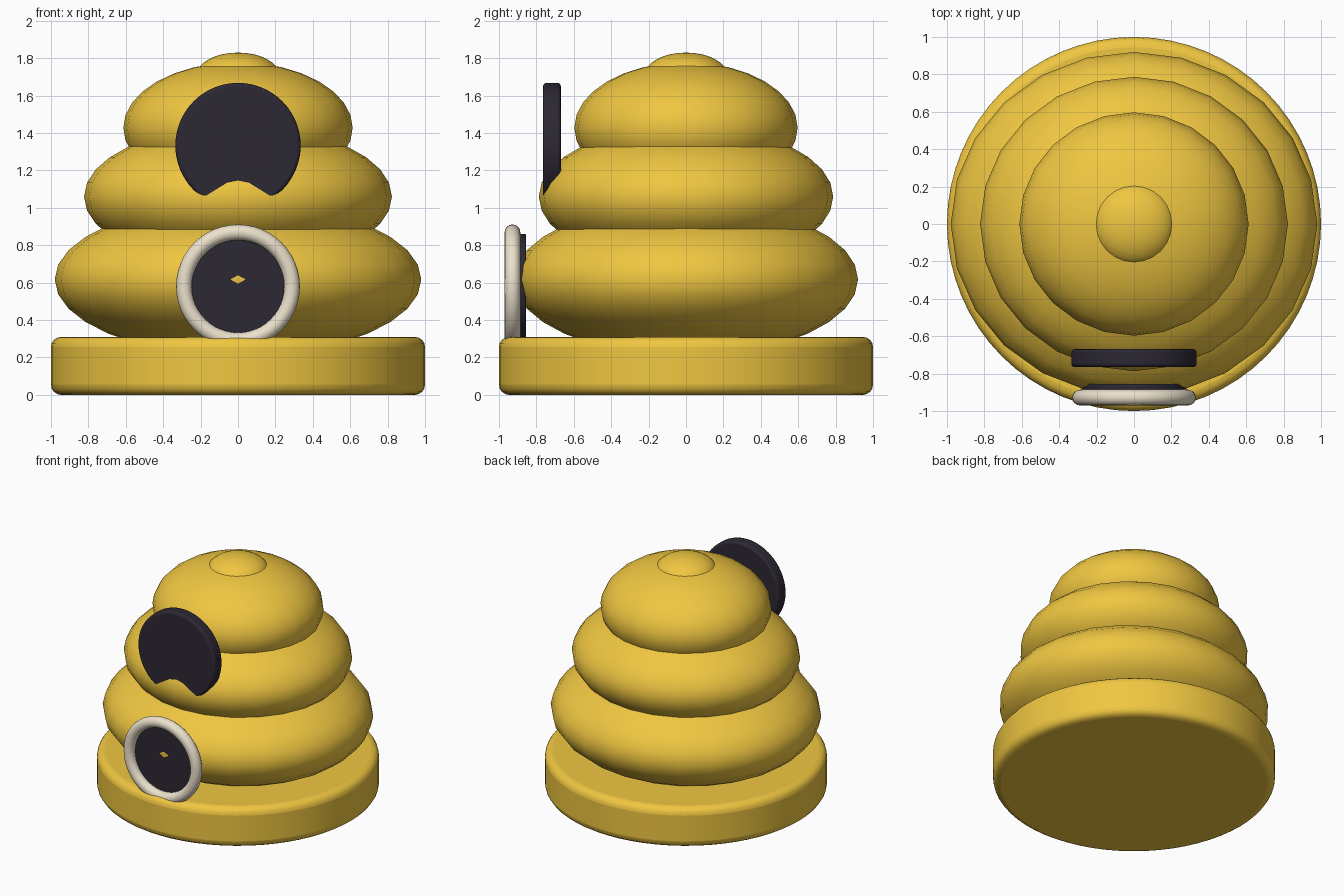
import bpy
import math

if "Cube" in bpy.data.objects:
    bpy.data.objects.remove(bpy.data.objects["Cube"])


def material(name, rgb):
    m = bpy.data.materials.new(name)
    m.diffuse_color = (*rgb, 1)
    m.use_nodes = True
    m.node_tree.nodes["Principled BSDF"].inputs["Base Color"].default_value = m.diffuse_color
    return m


yellow = material("honey_yellow", (0.87, 0.57, 0.053))
dark = material("dark_plum", (0.026, 0.021, 0.034))
cream = material("cream", (0.83, 0.75, 0.6))


def finish(name, mat):
    ob = bpy.context.object
    ob.name = name
    ob.data.materials.append(mat)
    bpy.ops.object.transform_apply(location=False, rotation=True, scale=True)
    bpy.ops.object.shade_smooth_by_angle(angle=math.radians(40))
    return ob


def tier(name, z, rx, ry, rz):
    bpy.ops.mesh.primitive_uv_sphere_add(segments=24, ring_count=16, radius=1, location=(0, 0, z))
    bpy.context.object.scale = (rx, ry, rz)
    return finish(name, yellow)


def disc(name, mat, radius, depth, loc, bevel, facing_front=True, segments=3):
    rot = (math.pi / 2, 0, 0) if facing_front else (0, 0, 0)
    bpy.ops.mesh.primitive_cylinder_add(vertices=64, radius=radius, depth=depth,
                                        location=loc, rotation=rot)
    ob = finish(name, mat)
    mod = ob.modifiers.new("rounded_rim", 'BEVEL')
    mod.width = bevel
    mod.segments = segments
    mod.limit_method = 'ANGLE'
    mod.angle_limit = math.radians(40)
    return ob


# Round base slab
disc("base", yellow, 1.0, 0.31, (0, 0, 0.155), 0.055, facing_front=False, segments=4)

# Stacked hive tiers and top knob
tier("lower_tier", 0.617, 0.98, 0.92, 0.41)
tier("middle_tier", 1.06, 0.823, 0.787, 0.38)
tier("upper_tier", 1.428, 0.613, 0.597, 0.35)
tier("top_knob", 1.71, 0.22, 0.22, 0.12)

# Upper dark plaque
disc("upper_plaque", dark, 0.335, 0.095, (0, -0.717, 1.333), 0.018)

# Entrance hole with cream rim
disc("entrance", dark, 0.28, 0.06, (0, -0.885, 0.58), 0.008)
bpy.ops.mesh.primitive_torus_add(major_segments=48, minor_segments=16,
                                 major_radius=0.289, minor_radius=0.042,
                                 location=(0, -0.928, 0.58), rotation=(math.pi / 2, 0, 0))
finish("entrance_rim", cream)
